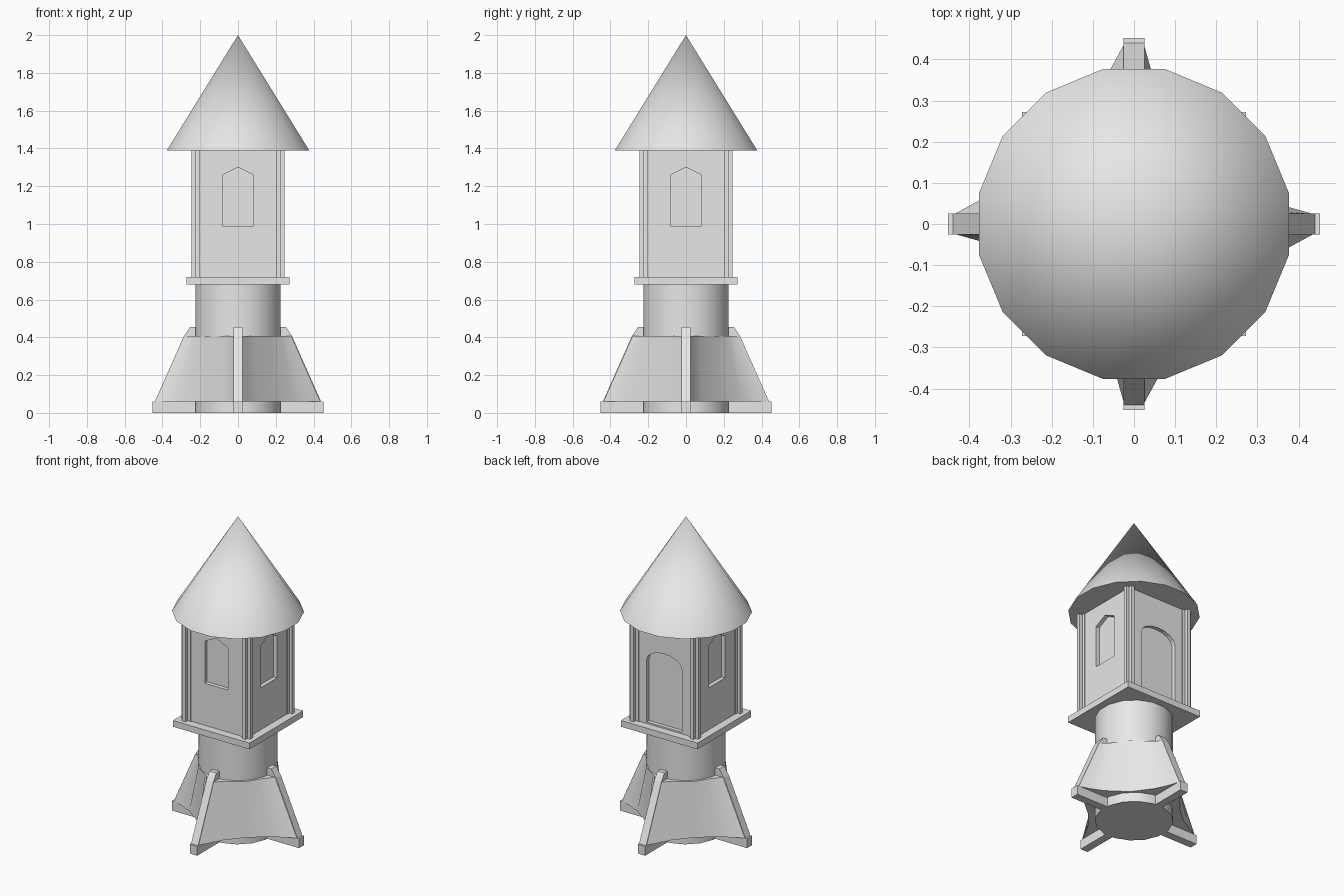
import bpy, bmesh, math
from mathutils import Matrix

if "Cube" in bpy.data.objects:
    bpy.data.objects.remove(bpy.data.objects["Cube"])

grey = bpy.data.materials.new("light_grey")
grey.diffuse_color = (0.8, 0.8, 0.8, 1)
grey.use_nodes = True
grey.node_tree.nodes["Principled BSDF"].inputs["Base Color"].default_value = grey.diffuse_color


def finish(bm, name, smooth=None):
    bmesh.ops.recalc_face_normals(bm, faces=bm.faces)
    me = bpy.data.meshes.new(name)
    bm.to_mesh(me)
    bm.free()
    me.materials.append(grey)
    ob = bpy.data.objects.new(name, me)
    bpy.context.collection.objects.link(ob)
    if smooth:
        bpy.ops.object.select_all(action='DESELECT')
        ob.select_set(True)
        bpy.context.view_layer.objects.active = ob
        bpy.ops.object.shade_smooth_by_angle(angle=math.radians(smooth))
    return ob


def loft(bm, low, high):
    """Closed solid between two loops with equal point counts."""
    a = [bm.verts.new(p) for p in low]
    b = [bm.verts.new(p) for p in high]
    n = len(a)
    for i in range(n):
        j = (i + 1) % n
        bm.faces.new((a[i], a[j], b[j], b[i]))
    bm.faces.new(a[::-1])
    bm.faces.new(b)


def prism(bm, pts, z0, z1):
    loft(bm, [(x, y, z0) for x, y in pts], [(x, y, z1) for x, y in pts])


def box_pts(h):
    return [(-h, -h), (h, -h), (h, h), (-h, h)]


def turn(bm, quarter):
    bm.transform(Matrix.Rotation(quarter * math.pi / 2, 4, 'Z'))


def round_part(name, r0, r1, z0, z1):
    """Sixteen-sided cone or cylinder with flats facing the axes."""
    bm = bmesh.new()
    bmesh.ops.create_cone(bm, cap_ends=True, segments=16, radius1=r0,
                          radius2=r1, depth=z1 - z0)
    v = max(bm.verts, key=lambda p: p.co.xy.length)
    step = math.pi / 8
    off = math.atan2(v.co.y, v.co.x) % step
    bm.transform(Matrix.Translation((0, 0, (z0 + z1) / 2))
                 @ Matrix.Rotation(step / 2 - off, 4, 'Z'))
    return finish(bm, name, 40)


# roof and lower column
round_part("cone_roof", 0.384, 0.0, 1.39, 2.0)
round_part("column", 0.229, 0.229, 0.0, 0.69)

# square ledge under the room
bm = bmesh.new()
prism(bm, box_pts(0.272), 0.68, 0.72)
finish(bm, "ledge")

# square room
WALL = 0.22
bm = bmesh.new()
prism(bm, box_pts(WALL), 0.715, 1.392)
room = finish(bm, "room_walls")


# window and door recesses, front at quarter 0
def recess(pts, quarter):
    bm = bmesh.new()
    loft(bm, [(x, -WALL - 0.05, z) for x, z in pts],
         [(x, -WALL + 0.025, z) for x, z in pts])
    turn(bm, quarter)
    cutter = finish(bm, "recess_cutter")
    cutter.hide_render = True
    bpy.context.view_layer.objects.active = room
    mod = room.modifiers.new("recess", 'BOOLEAN')
    mod.operation = 'DIFFERENCE'
    mod.solver = 'EXACT'
    mod.object = cutter
    bpy.ops.object.modifier_apply(modifier=mod.name)
    bpy.data.objects.remove(cutter)


window = [(-0.082, 0.99), (0.082, 0.99), (0.082, 1.26), (0, 1.30), (-0.082, 1.26)]
door = [(-0.125, 0.73), (0.125, 0.73)]
door += [(0.125 * math.cos(a), 1.13 + 0.07 * math.sin(a))
         for a in [i * math.pi / 8 for i in range(9)]]
for q in (0, 1, 3):
    recess(window, q)
recess(door, 2)

# corner posts with a cross-shaped section
C, A, B = 0.2125, 0.0325, 0.0125
cross = [(A, -B), (A, B), (B, B), (B, A), (-B, A), (-B, B),
         (-A, B), (-A, -B), (-B, -B), (-B, -A), (B, -A), (B, -B)]
for q in range(4):
    bm = bmesh.new()
    prism(bm, [(C + x, C + y) for x, y in cross], 0.715, 1.392)
    turn(bm, q)
    finish(bm, "corner_post_%d" % q)

# four fins with foot blocks
fin = [(0.15, 0.05), (0.44, 0.05), (0.44, 0.06), (0.287, 0.405), (0.254, 0.455), (0.15, 0.455)]
foot = [(0.15, 0), (0.452, 0), (0.452, 0.06), (0.15, 0.06)]
for q in range(4):
    for name, prof, t in (("fin", fin, 0.025), ("fin_foot", foot, 0.026)):
        bm = bmesh.new()
        loft(bm, [(x, -t, z) for x, z in prof], [(x, t, z) for x, z in prof])
        turn(bm, q)
        finish(bm, "%s_%d" % (name, q))

# curved skirts between fins; two opposite ones are fuller
skirts = {
    True: ([(0.437, 0.024), (0.38, 0.055), (0.29, 0.105), (0.19, 0.19)],
           [(0.283, 0.024), (0.262, 0.045), (0.227, 0.085), (0.172, 0.172)]),
    False: ([(0.437, 0.024), (0.38, 0.04), (0.29, 0.08), (0.168, 0.168)],
            [(0.283, 0.024), (0.258, 0.04), (0.222, 0.08), (0.166, 0.166)]),
}


def quarter_loop(half, z):
    outer = half + [(y, x) for x, y in half[-2::-1]]
    inner = [(0.02, 0.15), (0.1, 0.1), (0.15, 0.02)]
    return [(x, y, z) for x, y in outer + inner]


for q in range(4):
    low, high = skirts[q % 2 == 1]
    bm = bmesh.new()
    loft(bm, quarter_loop(low, 0.06), quarter_loop(high, 0.408))
    turn(bm, q)
    finish(bm, "skirt_%d" % q, 45)
